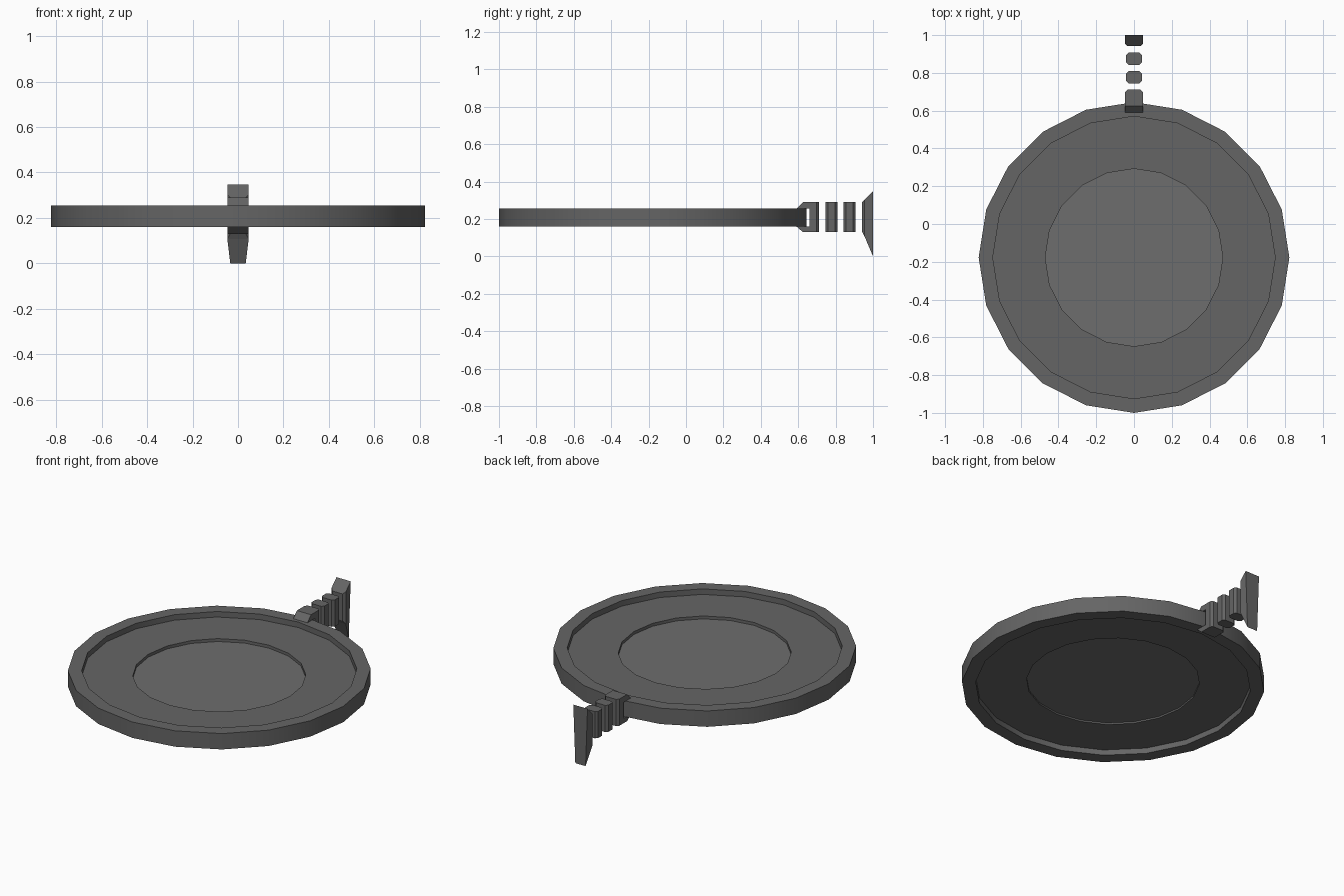
import bpy, bmesh
from math import sin, cos, tau, radians

if "Cube" in bpy.data.objects:
    bpy.data.objects.remove(bpy.data.objects["Cube"])

SIDES = 20
CY = -0.1775  # centre of the disc in y


def material(name, v):
    m = bpy.data.materials.new(name)
    m.diffuse_color = (v, v, v, 1)
    m.use_nodes = True
    m.node_tree.nodes["Principled BSDF"].inputs["Base Color"].default_value = m.diffuse_color
    return m


DARK = material("dark_grey", 0.13)
PANE = material("pane_grey", 0.155)


def finish(name, bm, smooth=False, mat=DARK):
    bmesh.ops.recalc_face_normals(bm, faces=bm.faces)
    mesh = bpy.data.meshes.new(name)
    bm.to_mesh(mesh)
    bm.free()
    mesh.materials.append(mat)
    ob = bpy.data.objects.new(name, mesh)
    bpy.context.collection.objects.link(ob)
    if smooth:
        bpy.ops.object.select_all(action='DESELECT')
        ob.select_set(True)
        bpy.context.view_layer.objects.active = ob
        bpy.ops.object.shade_smooth_by_angle(angle=radians(30))
    return ob


def lathe(name, profile):
    """Turn a closed (radius, z) section into a ring."""
    bm = bmesh.new()
    rings = [[bm.verts.new((r * sin(tau * i / SIDES), CY + r * cos(tau * i / SIDES), z))
              for r, z in profile] for i in range(SIDES)]
    n = len(profile)
    for i in range(SIDES):
        a, b = rings[i], rings[(i + 1) % SIDES]
        for j in range(n):
            k = (j + 1) % n
            bm.faces.new((a[j], b[j], b[k], a[k]))
    return finish(name, bm, True)


def loft(sections):
    """Join equal-length point loops and cap both ends."""
    bm = bmesh.new()
    loops = [[bm.verts.new(p) for p in s] for s in sections]
    n = len(loops[0])
    for a, b in zip(loops, loops[1:]):
        for j in range(n):
            k = (j + 1) % n
            bm.faces.new((a[j], a[k], b[k], b[j]))
    bm.faces.new(loops[0])
    bm.faces.new(loops[-1])
    return bm


# Round frame: raised rim around a thinner flat ring
lathe("rim_and_ring", [(0.8225, 0.16), (0.8225, 0.255), (0.7475, 0.255), (0.7475, 0.222),
                       (0.47, 0.222), (0.47, 0.193), (0.7475, 0.193), (0.7475, 0.16)])

# Thin centre pane, recessed on both sides
bm = bmesh.new()
for z in (0.2025, 0.2045):
    bm.faces.new([bm.verts.new((0.47 * sin(tau * i / SIDES), CY + 0.47 * cos(tau * i / SIDES), z))
                  for i in range(SIDES)])
bmesh.ops.bridge_loops(bm, edges=bm.edges[:])
finish("centre_pane", bm, mat=PANE)

# Clip gripping the rim: C-shaped profile with chamfered outer corners
W = 0.047
clip = [(0.59, 0.255), (0.625, 0.29), (0.712, 0.29), (0.712, 0.13), (0.625, 0.13),
        (0.59, 0.16), (0.66, 0.16), (0.66, 0.255)]
bm = loft([[(x, y, z) for y, z in clip] for x in (-W, W)])
corners = [e for e in bm.edges
           if all(abs(v.co.y - 0.712) < 1e-4 for v in e.verts)
           and abs(e.verts[0].co.z - e.verts[1].co.z) > 0.1]
bmesh.ops.bevel(bm, geom=corners, offset=0.013, segments=1, affect='EDGES')
finish("rim_clip", bm)

# Two separate chamfered grip ribs
for n, y in enumerate((0.777, 0.875), 1):
    w, d, c = 0.043, 0.032, 0.013
    octagon = [(w, d - c), (w - c, d), (c - w, d), (-w, d - c),
               (-w, c - d), (c - w, -d), (w - c, -d), (w, c - d)]
    finish(f"grip_rib_{n}", loft([[(px, y + py, z) for px, py in octagon]
                                  for z in (0.13, 0.29)]))


# Flared end plate, narrower at its foot
def section(y, top_w, top_z, low_w, low_z):
    return [(-low_w, y, low_z), (low_w, y, low_z), (top_w, y, top_z), (-top_w, y, top_z)]


finish("flared_end", loft([section(0.942, 0.034, 0.29, 0.034, 0.13),
                           section(0.954, W, 0.302, W, 0.108),
                           section(1.0, W, 0.347, 0.034, 0.0)]))
